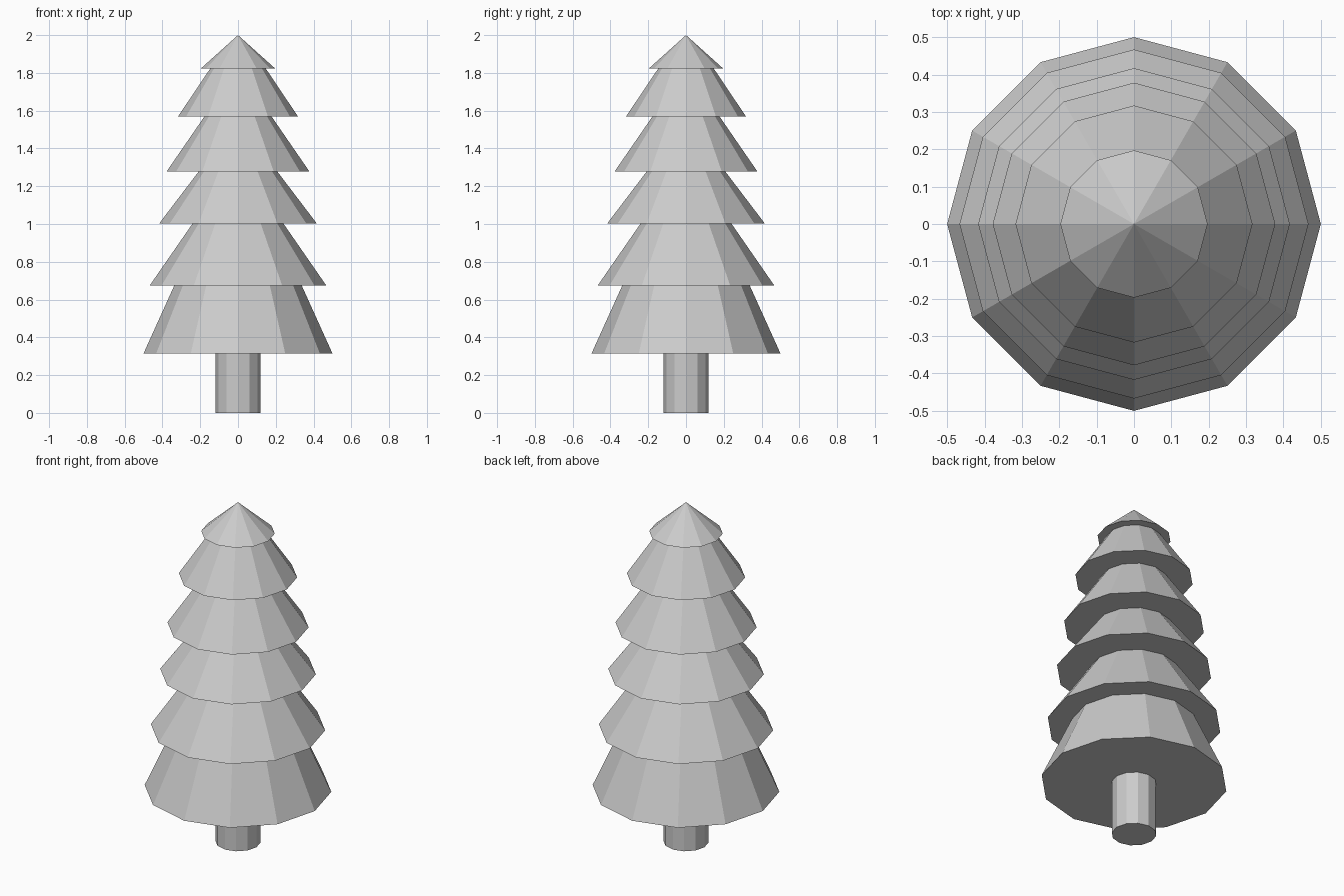
import bpy
import math

default = bpy.data.objects.get("Cube")
if default:
    bpy.data.objects.remove(default, do_unlink=True)

SIDES = 12
GREY = (0.6, 0.6, 0.6, 1.0)

grey = bpy.data.materials.new("light_grey")
grey.use_nodes = True
grey.diffuse_color = GREY
grey.node_tree.nodes["Principled BSDF"].inputs["Base Color"].default_value = GREY


def frustum(name, z0, z1, r0, r1):
    """Flat-sided cone section with a corner on the +x axis."""
    bpy.ops.mesh.primitive_cone_add(
        vertices=SIDES, radius1=r0, radius2=r1, depth=z1 - z0,
        location=(0, 0, (z0 + z1) / 2))
    obj = bpy.context.object
    obj.name = name
    obj.data.materials.append(grey)
    return obj


# Trunk
frustum("trunk", 0, 0.33, 0.12, 0.12)

# Branch tiers, bottom to top: base height, rim radius, neck radius
tiers = [
    (0.315, 0.50, 0.337),
    (0.675, 0.467, 0.24),
    (1.003, 0.417, 0.208),
    (1.278, 0.378, 0.177),
    (1.57, 0.317, 0.147),
    (1.823, 0.197, 0.0),
]
tops = [t[0] for t in tiers[1:]] + [2.0]
for i, ((base, rim, neck), top) in enumerate(zip(tiers, tops), 1):
    if neck:
        # carry the slope a little way up inside the tier above
        slope = (rim - neck) / (top - base)
        top, neck = top + 0.02, neck - 0.02 * slope
    frustum(f"branch_tier_{i}", base, top, rim, neck)
